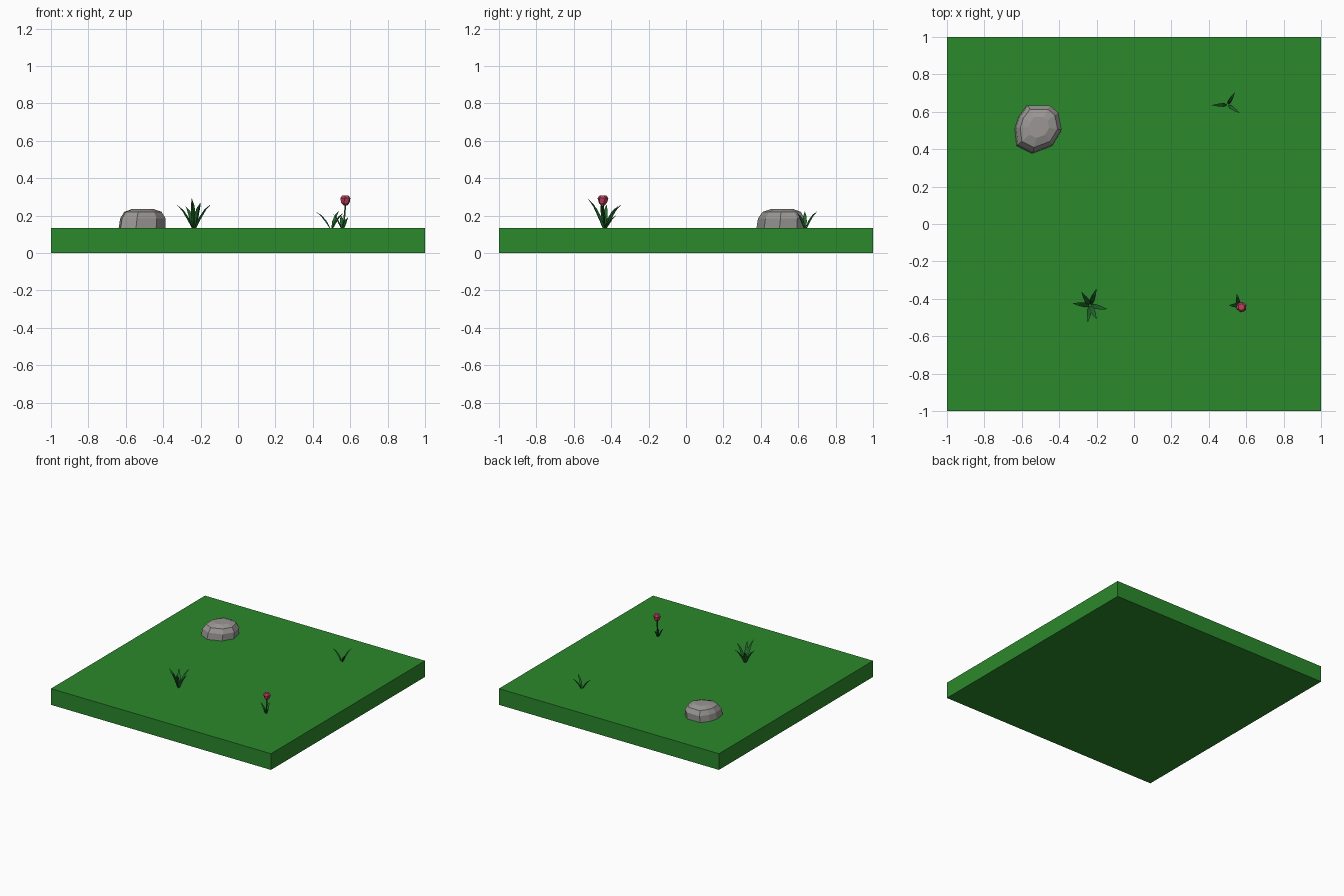
import bpy, bmesh, math
from mathutils import Vector

if "Cube" in bpy.data.objects:
    bpy.data.objects.remove(bpy.data.objects["Cube"])

TOP = 0.133  # height of the turf surface


def material(name, rgb):
    m = bpy.data.materials.new(name)
    m.diffuse_color = (*rgb, 1)
    m.use_nodes = True
    m.node_tree.nodes["Principled BSDF"].inputs["Base Color"].default_value = m.diffuse_color
    return m


def finish(bm, name, mat=None):
    bmesh.ops.recalc_face_normals(bm, faces=bm.faces)
    me = bpy.data.meshes.new(name)
    bm.to_mesh(me)
    bm.free()
    ob = bpy.data.objects.new(name, me)
    bpy.context.collection.objects.link(ob)
    if mat:
        me.materials.append(mat)
    return ob


def loft(bm, rings):
    """Join equal-sized rings of points and cap both ends."""
    vs = [[bm.verts.new(p) for p in r] for r in rings]
    n = len(vs[0])
    for a, b in zip(vs, vs[1:]):
        for i in range(n):
            j = (i + 1) % n
            bm.faces.new((a[i], a[j], b[j], b[i]))
    bm.faces.new(vs[0][::-1])
    bm.faces.new(vs[-1])


def blade(bm, base, tip, width):
    """Leaf with a triangular section, arching from base out to tip."""
    base, tip = Vector(base), Vector(tip)
    out = Vector((tip.x - base.x, tip.y - base.y, 0))
    d = out.normalized()
    side = Vector((-d.y, d.x, 0))
    rise = tip.z - base.z
    rings = []
    for reach, up, w in ((0, 0, 0.4), (0.25, 0.42, 1), (0.6, 0.78, 0.7), (1, 1, 0.04)):
        c = base + out * reach + Vector((0, 0, rise * up))
        h = width * w / 2
        rings.append([c + side * h, c - side * h, c + (d - Vector((0, 0, 0.5))) * h * 0.7])
    loft(bm, rings)


def tuft(name, centre, tips, width, mat):
    bm = bmesh.new()
    c = Vector((*centre, TOP - 0.003))
    for t in tips:
        d = Vector((t[0] - c.x, t[1] - c.y, 0)).normalized()
        blade(bm, c + d * 0.005, t, width)
    return finish(bm, name, mat)


turf = material("turf", (0.024, 0.25, 0.025))
leaf = material("leaf", (0.014, 0.13, 0.022))
red = material("petal", (0.5, 0.055, 0.11))
stone = material("stone", (0.32, 0.305, 0.29))

# Ground slab
bm = bmesh.new()
bmesh.ops.create_cube(bm, size=1)
bmesh.ops.scale(bm, vec=(2, 2, TOP), verts=bm.verts)
bmesh.ops.translate(bm, vec=(0, 0, TOP / 2), verts=bm.verts)
finish(bm, "ground", turf)

# Faceted rock: one outline shrunk in steps, leaning towards the back right
outline = [(-0.567, 0.634), (-0.61, 0.575), (-0.63, 0.515), (-0.62, 0.425), (-0.54, 0.385),
           (-0.435, 0.425), (-0.387, 0.505), (-0.405, 0.595), (-0.45, 0.634)]
cx, cy = -0.508, 0.52
bm = bmesh.new()
loft(bm, [[(cx + shift + (x - cx) * s, cy + shift + (y - cy) * s, z) for x, y in outline]
          for s, shift, z in ((1.03, -0.005, TOP - 0.005), (1, 0, 0.185),
                              (0.82, 0, 0.22), (0.45, 0, 0.236))])
finish(bm, "rock", stone)

# Grass tufts
tuft("large_grass_tuft", (-0.235, -0.435),
     [(-0.2, -0.345, 0.26), (-0.28, -0.365, 0.25), (-0.328, -0.425, 0.258),
      (-0.143, -0.455, 0.262), (-0.247, -0.525, 0.29), (-0.2, -0.51, 0.27)], 0.027, leaf)
tuft("small_grass_tuft", (0.5, 0.637),
     [(0.415, 0.635, 0.222), (0.54, 0.705, 0.225), (0.567, 0.592, 0.215)], 0.02, leaf)

# Flower leaves
tuft("flower_leaves", (0.56, -0.435),
     [(0.55, -0.375, 0.2), (0.508, -0.435, 0.21), (0.588, -0.47, 0.19)], 0.022, leaf)

# Flower stem
bm = bmesh.new()
loft(bm, [[(x + r * math.cos(a), y + r * math.sin(a), z) for a in (0, 2.094, 4.189)]
          for x, y, z, r in ((0.56, -0.435, TOP - 0.003, 0.006),
                             (0.567, -0.439, 0.19, 0.006), (0.574, -0.444, 0.265, 0.005))])
finish(bm, "flower_stem", leaf)

# Flower bud, with alternating petal points
bm = bmesh.new()
loft(bm, [[(0.574 + r * math.cos(k * math.pi / 3 + t), -0.444 + r * math.sin(k * math.pi / 3 + t), z)
           for k in range(6)]
          for r, z, t in ((0.009, 0.253, 0), (0.023, 0.268, 0.2), (0.029, 0.293, 0.4),
                          (0.018, 0.308, 0.4))])
finish(bm, "flower_bud", red)
